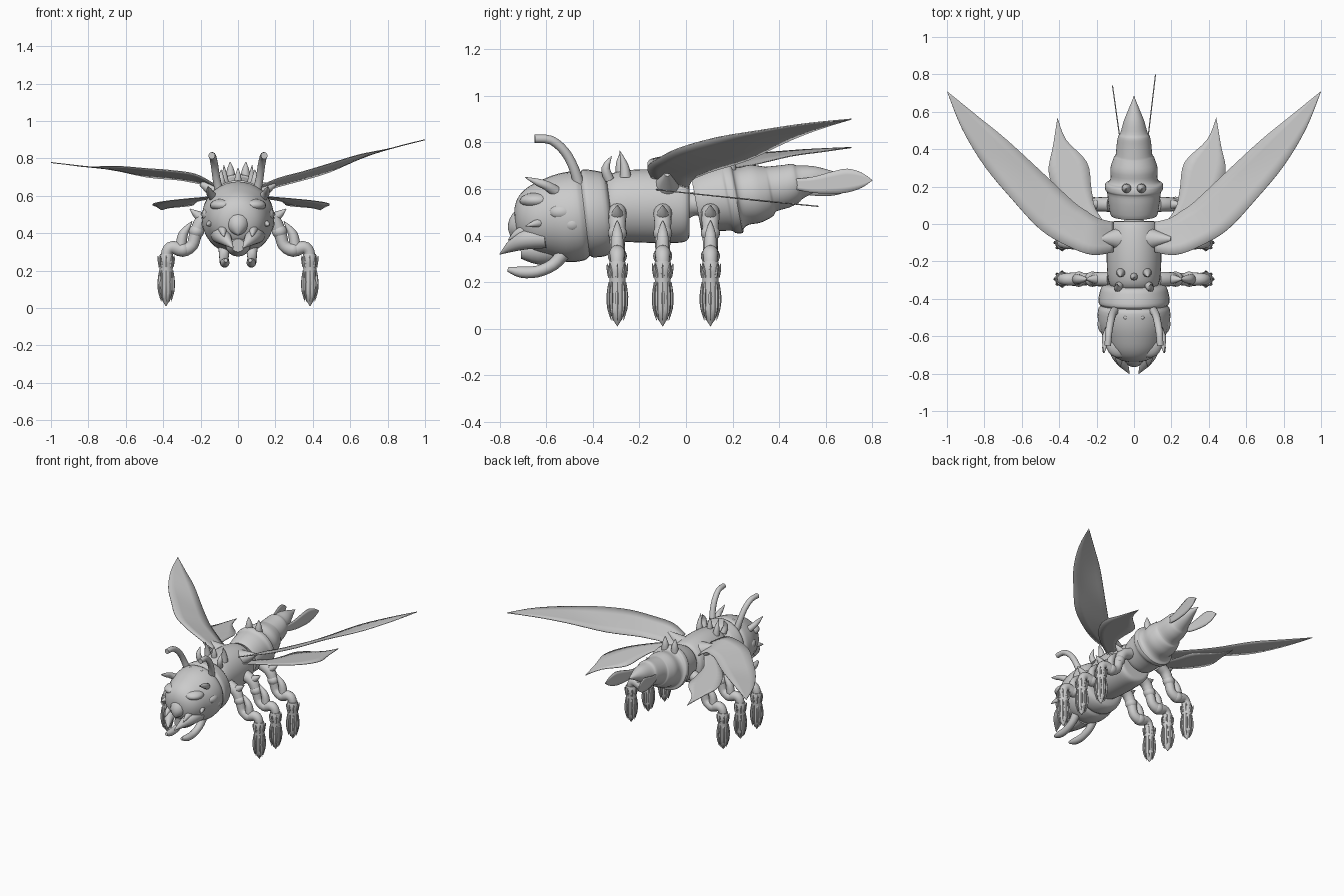
import bpy, bmesh, math
from mathutils import Vector


def finish(name, bm, angle=40):
    bmesh.ops.remove_doubles(bm, verts=bm.verts, dist=0.0001)
    bmesh.ops.recalc_face_normals(bm, faces=bm.faces)
    me = bpy.data.meshes.new(name)
    bm.to_mesh(me)
    bm.free()
    for p in me.polygons:
        p.use_smooth = True
    me.set_sharp_from_angle(angle=math.radians(angle))
    ob = bpy.data.objects.new(name, me)
    bpy.context.collection.objects.link(ob)
    return ob


def catmull(pts, steps):
    out = []
    for i in range(len(pts) - 1):
        a, b, c, d = (pts[max(i - 1, 0)], pts[i], pts[i + 1], pts[min(i + 2, len(pts) - 1)])
        for k in range(steps):
            t = k / steps
            out.append([0.5 * (2 * q + (r - p) * t + (2 * p - 5 * q + 4 * r - s) * t * t
                        + (3 * q - p - 3 * r + s) * t ** 3) for p, q, r, s in zip(a, b, c, d)])
    return out + [list(pts[-1])]


def loft(name, pts, n=16, steps=3, squash=1.0, straight=False):
    """Round sections along a path; each point is x, y, z, radius."""
    pts = catmull(pts, steps)
    P = [Vector(p[:3]) for p in pts]
    span = P[-1] - P[0]
    ref = Vector((0, 0, 0))
    ref[min(range(3), key=lambda i: abs(span[i]))] = 1
    bm = bmesh.new()
    rings = []
    for i, p in enumerate(P):
        t = span if straight else P[min(i + 1, len(P) - 1)] - P[max(i - 1, 0)]
        u = t.cross(ref).normalized()
        v = u.cross(t).normalized()
        r = max(pts[i][3], 0.0006)
        rings.append([bm.verts.new(p + u * r * math.cos(2 * math.pi * k / n)
                      + v * r * squash * math.sin(2 * math.pi * k / n)) for k in range(n)])
    for a, b in zip(rings, rings[1:]):
        for k in range(n):
            bm.faces.new((a[k], a[(k + 1) % n], b[(k + 1) % n], b[k]))
    bm.faces.new(rings[0])
    bm.faces.new(rings[-1])
    return finish(name, bm)


def blade(name, edge_a, edge_b, thick=0.005):
    """Thin sheet between two matching edges."""
    ea, eb = catmull(edge_a, 4), catmull(edge_b, 4)
    bm = bmesh.new()
    rows = [[bm.verts.new(Vector(a).lerp(Vector(b), k / 4)) for k in range(5)] for a, b in zip(ea, eb)]
    for r, q in zip(rows, rows[1:]):
        for k in range(4):
            bm.faces.new((r[k], r[k + 1], q[k + 1], q[k]))
    ob = finish(name, bm)
    m = ob.modifiers.new("thickness", 'SOLIDIFY')
    m.thickness = thick
    m.offset = 0
    return ob


def ball(name, loc, size):
    bm = bmesh.new()
    bmesh.ops.create_uvsphere(bm, u_segments=20, v_segments=12, radius=1)
    for v in bm.verts:
        v.co = Vector(loc) + Vector([c * s for c, s in zip(v.co, size)])
    return finish(name, bm)


def axial(name, prof, squash=1.0):
    """Body part along y; profile entries are y, z, radius."""
    return loft(name, [(0, y, z, r) for y, z, r in prof], 36, 3, squash, True)


# Body: head with collar, thorax, segmented abdomen
axial("head", [(-.32, .505, .1), (-.33, .50, .165), (-.37, .495, .185), (-.42, .495, .19), (-.435, .49, .18),
               (-.46, .485, .193), (-.53, .475, .191), (-.60, .472, .168), (-.66, .465, .145),
               (-.705, .46, .11), (-.73, .455, .06), (-.735, .455, 0)])
axial("thorax", [(-.36, .52, .08), (-.345, .52, .125), (-.30, .525, .148), (-.2, .527, .157), (-.1, .525, .157),
                 (-.02, .52, .15), (.01, .52, .135), (.015, .52, .1), (.015, .52, 0)], .93)
axial("waist", [(0, .53, .06), (.03, .535, .05), (.06, .54, .06)])
axial("abdomen", [(.045, .54, 0), (.045, .54, .1), (.05, .54, .125), (.12, .555, .138), (.17, .562, .144),
                  (.185, .562, .154), (.215, .562, .154), (.225, .565, .135), (.25, .57, .125), (.30, .58, .126),
                  (.355, .59, .108), (.37, .60, .098), (.43, .612, .092), (.47, .625, .084), (.49, .63, .072),
                  (.55, .645, .055), (.6, .653, .035), (.685, .66, 0)])

# Face centre: pointed nose plate and lower jaw
loft("nose_plate", [(0, -.62, .50, .07), (0, -.69, .46, .065), (0, -.73, .42, .045), (0, -.75, .39, .002)], 16)
loft("lower_jaw", [(0, -.55, .35, .07), (0, -.64, .34, .065), (0, -.71, .335, .035)], 16)
loft("thorax_middle_spike", [(0, -.28, .66, .022), (0, -.285, .71, .016), (0, -.285, .75, .001)], 10)

for s, side in ((1, "right"), (-1, "left")):
    # Head: eyes, brows, antennae, horns, mandibles, feelers
    ball("eye_" + side, (s * .155, -.535, .50), (.04, .056, .037))
    ball("cheek_" + side, (s * .165, -.49, .45), (.03, .04, .035))
    ball("brow_" + side, (s * .08, -.64, .55), (.07, .075, .035))
    ball("small_eye_" + side, (s * .045, -.50, .66), (.012, .012, .012))
    loft("antenna_" + side, [(s * .10, -.46, .62, .024), (s * .115, -.482, .69, .021), (s * .125, -.52, .76, .02),
                             (s * .135, -.58, .81, .019), (s * .14, -.65, .815, .018)], 14)
    loft("brow_horn_" + side, [(s * .13, -.56, .59, .024), (s * .15, -.60, .615, .02),
                               (s * .155, -.64, .63, .015), (s * .16, -.69, .65, .002)], 12)
    loft("cheek_spike_" + side, [(s * .12, -.60, .46, .025), (s * .155, -.65, .45, .015),
                                 (s * .165, -.69, .44, .001)], 10)
    loft("mandible_" + side, [(s * .10, -.60, .39, .045), (s * .085, -.68, .385, .045),
                              (s * .06, -.74, .36, .03), (s * .025, -.80, .32, .002)], 14)
    loft("tooth_" + side, [(s * .085, -.66, .43, .03), (s * .08, -.72, .41, .02), (s * .075, -.765, .38, .001)], 10)
    loft("feeler_" + side, [(s * .075, -.53, .32, .03), (s * .075, -.57, .275, .026), (s * .073, -.64, .245, .025),
                            (s * .07, -.71, .243, .024), (s * .065, -.765, .255, .01)], 14)

    # Spikes on thorax and abdomen
    loft("shoulder_spike_" + side, [(s * .08, -.33, .64, .022), (s * .09, -.345, .69, .018),
                                    (s * .09, -.32, .74, .002)], 10)
    loft("thorax_spike_" + side, [(s * .07, -.26, .65, .025), (s * .072, -.265, .70, .018),
                                  (s * .075, -.285, .765, .001)], 10)
    loft("abdomen_spike_" + side, [(s * .04, .19, .68, .026), (s * .04, .19, .73, .022), (s * .042, .188, .78, .003)], 12)

    # Forewing, raised higher on the right side
    def fz(x):
        table = [(.1, .625, .625), (.2, .67, .69), (.35, .71, .715), (.65, .80, .738), (.8, .85, .755), (1, .9, .778)]
        for a, b in zip(table, table[1:]):
            if x <= b[0]:
                k = 1 if s > 0 else 2
                return a[k] + (b[k] - a[k]) * (x - a[0]) / (b[0] - a[0])
        return table[-1][1 if s > 0 else 2]
    lead = [(.11, -.15), (.22, -.165), (.35, -.12), (.5, -.03), (.65, .13), (.8, .31), (.92, .51), (1, .71)]
    trail = [(.11, .01), (.19, .03), (.255, .07), (.325, .12), (.485, .27), (.68, .45), (.84, .58), (1, .71)]
    blade("forewing_" + side,
          [(s * x, y, fz(x) + (.02 if x < .7 else 0)) for x, y in lead],
          [(s * x, y, fz(x) - (.025 if x < .6 else 0)) for x, y in trail])
    loft("wing_root_" + side, [(s * .09, -.08, .61, .06), (s * .14, -.08, .635, .038), (s * .20, -.08, .665, .012)], 14)

    # Hindwing, drooping slightly
    k = 1 if s > 0 else .93
    outer = [(.13, -.13), (.28, -.02), (.42, .12), (.49, .27), (.465, .42), (.44, .57)]
    inner = [(.13, -.04), (.22, .08), (.245, .19), (.27, .33), (.39, .45), (.44, .57)]
    blade("hindwing_" + side, *[[(s * x * k, y, .598 - .1 * (y + .15) - .03 * (.49 - x) * y) for x, y in e]
                                for e in (outer, inner)])

    # Upright leaf-shaped tail fins
    end, drop = (.80, 0) if s > 0 else (.74, .01)
    rows = [(0, .64, .61), (.3, .65, .585), (.55, .675, .58), (.72, .687, .585), (.88, .67, .605), (1, .638, .636)]
    blade("tail_fin_" + side, *[[(s * (.07 + .045 * r[0]), .42 + (end - .42) * r[0], r[j] - drop) for r in rows]
                                for j in (1, 2)], thick=.006)

    # Three legs: jointed limb, spikes and a clawed foot
    for y, place in ((-.295, "front"), (-.10, "middle"), (.105, "rear")):
        tag = "_%s_%s" % (place, side)
        joints = [(.13, .50, .04), (.19, .47, .038), (.225, .40, .034), (.245, .335, .032), (.295, .31, .036),
                  (.35, .325, .034), (.38, .30, .03), (.383, .24, .03)]
        loft("leg" + tag, [(s * x, y, z, r) for x, z, r in joints], 16)
        for x, z in ((.222, .41), (.295, .312)):
            ball("joint" + tag, (s * x, y, z), (.041, .041, .038))
        loft("upper_spike" + tag, [(s * .18, y, .475, .032), (s * .22, y, .50, .022), (s * .258, y, .53, .002)], 10)
        loft("elbow_spike" + tag, [(s * .305, y, .33, .03), (s * .295, y, .39, .026),
                                   (s * .27, y, .43, .016), (s * .245, y, .465, .001)], 10)
        loft("foot" + tag, [(s * .383, y, .29, .034), (s * .383, y, .255, .04), (s * .384, y, .21, .035),
                            (s * .384, y, .12, .036), (s * .385, y, .065, .032), (s * .385, y, .01, .001)], 14)
        for i in range(8):
            c, d = math.cos(i * math.pi / 4), math.sin(i * math.pi / 4)
            path = [(.034, .20, .004), (.038, .14, .009), (.036, .085, .007), (.026, .035, .001)]
            loft("claw" + tag, [(s * .384 + c * q, y + d * q, z, r) for q, z, r in path], 6, 2)
            path = [(.032, .22, .008), (.04, .255, .006), (.044, .28, .001)]
            loft("cuff_spine" + tag, [(s * .384 + c * q, y + d * q, z, r) for q, z, r in path], 6, 2)
